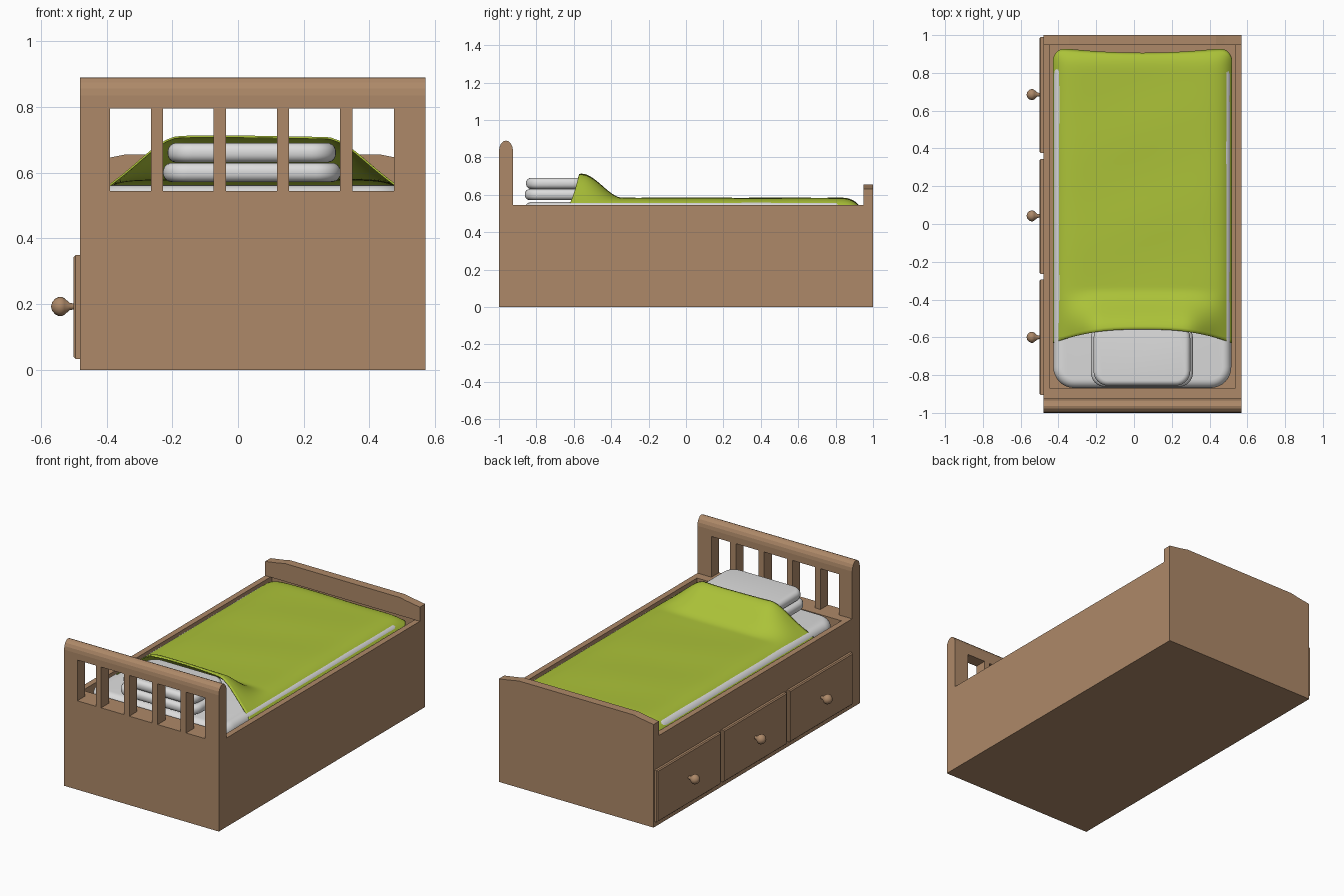
import bpy, bmesh, math
from mathutils import Matrix, Vector

if "Cube" in bpy.data.objects:
    bpy.data.objects.remove(bpy.data.objects["Cube"])


def material(name, rgb):
    m = bpy.data.materials.new(name)
    m.diffuse_color = (*rgb, 1)
    m.use_nodes = True
    m.node_tree.nodes["Principled BSDF"].inputs["Base Color"].default_value = m.diffuse_color
    return m


WOOD = material("warm wood", (0.42, 0.25, 0.14))
GREEN = material("lime blanket", (0.41, 0.54, 0.04))
WHITE = material("white linen", (0.72, 0.72, 0.72))


def finish(bm, name, mat, smooth=None):
    bmesh.ops.recalc_face_normals(bm, faces=bm.faces)
    me = bpy.data.meshes.new(name)
    bm.to_mesh(me)
    bm.free()
    me.materials.append(mat)
    ob = bpy.data.objects.new(name, me)
    bpy.context.collection.objects.link(ob)
    if smooth:
        bpy.ops.object.select_all(action='DESELECT')
        ob.select_set(True)
        bpy.context.view_layer.objects.active = ob
        bpy.ops.object.shade_smooth_by_angle(angle=math.radians(smooth))
    return ob


def cube(x0, x1, y0, y1, z0, z1):
    bm = bmesh.new()
    size = Matrix.Diagonal((x1 - x0, y1 - y0, z1 - z0, 1))
    mid = Matrix.Translation(((x0 + x1) / 2, (y0 + y1) / 2, (z0 + z1) / 2))
    bmesh.ops.create_cube(bm, size=1, matrix=mid @ size)
    return bm


def box(name, mat, *dims):
    return finish(cube(*dims), name, mat)


def cushion(name, dims, corner, edge):
    """Box with rounded plan corners and rounded top and bottom rims."""
    bm = cube(*dims)
    up = [e for e in bm.edges if abs(e.verts[0].co.z - e.verts[1].co.z) > 0.01]
    bmesh.ops.bevel(bm, geom=up, offset=corner, segments=8, profile=0.5, affect='EDGES')
    rim = [e for e in bm.edges if abs(e.verts[0].co.z - e.verts[1].co.z) < 1e-4]
    bmesh.ops.bevel(bm, geom=rim, offset=edge, segments=6, profile=0.5, affect='EDGES')
    return finish(bm, name, WHITE, 50)


def extrude_profile(name, pts, depth):
    bm = bmesh.new()
    f = bm.faces.new([bm.verts.new(p) for p in pts])
    r = bmesh.ops.extrude_face_region(bm, geom=[f])
    bmesh.ops.translate(bm, vec=depth, verts=[v for v in r["geom"] if isinstance(v, bmesh.types.BMVert)])
    return finish(bm, name, WOOD)


XL, XR, CX = -0.48, 0.57, 0.045
RAIL = 0.545

# bed frame: a solid box with a sunken well for the mattress
bm = cube(XL, XR, -1, 1, 0, RAIL)
top = max(bm.faces, key=lambda f: f.calc_center_median().z)
bmesh.ops.inset_region(bm, faces=[top], thickness=0.05)
for v in top.verts:
    if v.co.y < 0:
        v.co.y = -0.87
well = bmesh.ops.extrude_face_region(bm, geom=[top])
bmesh.ops.translate(bm, vec=(0, 0, -0.12),
                    verts=[v for v in well["geom"] if isinstance(v, bmesh.types.BMVert)])
if top.is_valid:
    bmesh.ops.delete(bm, geom=[top], context='FACES_ONLY')
finish(bm, "bed_frame", WOOD)

# headboard: posts, slats and a rounded top rail
for i, (a, b) in enumerate([(XL, -0.39), (-0.265, -0.228), (-0.075, -0.037),
                            (0.118, 0.155), (0.31, 0.348), (0.475, XR)]):
    box(f"headboard_{'post' if i in (0, 5) else 'slat'}_{i}", WOOD, a, b, -1, -0.925, RAIL, 0.795)
arc = [(XL, -0.9625 + 0.0375 * math.cos(t * math.pi / 8), 0.835 + 0.055 * math.sin(t * math.pi / 8))
       for t in range(9)]
extrude_profile("headboard_top_rail", arc + [(XL, -1, 0.795), (XL, -0.925, 0.795)],
                Vector((XR - XL, 0, 0)))

# footboard with lowered ends
half = [(0.525, RAIL), (0.525, 0.632), (0.435, 0.646), (0.39, 0.655)]
outline = half + [(-x, z) for x, z in reversed(half)]
extrude_profile("footboard", [(CX + x, 0.948, z) for x, z in outline], Vector((0, 0.052, 0)))

# drawers and turned knobs on the left side
KNOB = [(0, 0.009), (0.012, 0.011), (0.028, 0.025), (0.036, 0.029), (0.045, 0.029),
        (0.056, 0.024), (0.065, 0.014), (0.069, 0)]
for i, (y0, y1, ky) in enumerate([(-0.905, -0.295, -0.6), (-0.265, 0.345, 0.043), (0.375, 0.99, 0.685)]):
    bm = cube(-0.5, XL, y0, y1, 0.033, 0.35)
    outer = [e for e in bm.edges if all(v.co.x < -0.49 for v in e.verts)]
    bmesh.ops.bevel(bm, geom=outer, offset=0.006, segments=1, affect='EDGES')
    finish(bm, f"drawer_front_{i}", WOOD)
    bm = bmesh.new()
    ring = [bm.verts.new((-0.5 - d, ky, 0.193 + r)) for d, r in KNOB]
    edges = [bm.edges.new(p) for p in zip(ring, ring[1:])]
    bmesh.ops.spin(bm, geom=ring + edges, cent=(0, ky, 0.193), axis=(1, 0, 0),
                   angle=2 * math.pi, steps=20)
    bmesh.ops.remove_doubles(bm, verts=bm.verts, dist=1e-4)
    finish(bm, f"drawer_knob_{i}", WOOD, 50)

# mattress and stacked pillows
cushion("mattress", (-0.427, 0.515, -0.868, 0.905, 0.43, 0.562), 0.11, 0.045)
cushion("lower_pillow", (-0.228, 0.312, -0.862, -0.53, 0.572, 0.63), 0.075, 0.026)
cushion("upper_pillow", (-0.214, 0.298, -0.855, -0.53, 0.631, 0.691), 0.075, 0.027)


def ease(t):
    t = min(max(t, 0), 1)
    return t * t * (3 - 2 * t)


# blanket: a draped sheet raised over the pillows
NU, NV = 48, 90
bm = bmesh.new()
grid = []
for j in range(NV + 1):
    row = []
    for i in range(NU + 1):
        u = math.sin((2 * i / NU - 1) * math.pi / 2)
        v = j / NV
        x = CX + 0.472 * u
        front = -0.558 - 0.072 * abs(u) ** 2.5
        back = 0.905 + 0.03 * u * u - 0.06 * abs(u) ** 24
        y = front + (back - front) * v
        over = max(0, (y - 0.78) / 0.155)
        z = 0.525 + 0.056 * (1 - abs(u) ** 12) * (1 - min(1, over ** 4))
        z += 0.127 * ease((-0.34 - y) / 0.22) * (1 - ease((abs(x - CX) - 0.22) / 0.23))
        z += 0.003 * (1 - u * u) * math.sin(9 * y + 3 * x) * math.sin(7 * x - 4 * y)
        row.append(bm.verts.new((x, y, z)))
    grid.append(row)
for a, b in zip(grid, grid[1:]):
    for i in range(NU):
        bm.faces.new((a[i], a[i + 1], b[i + 1], b[i]))
blanket = finish(bm, "blanket", GREEN, 60)
solid = blanket.modifiers.new("thickness", 'SOLIDIFY')
solid.thickness = 0.006
solid.offset = 0
